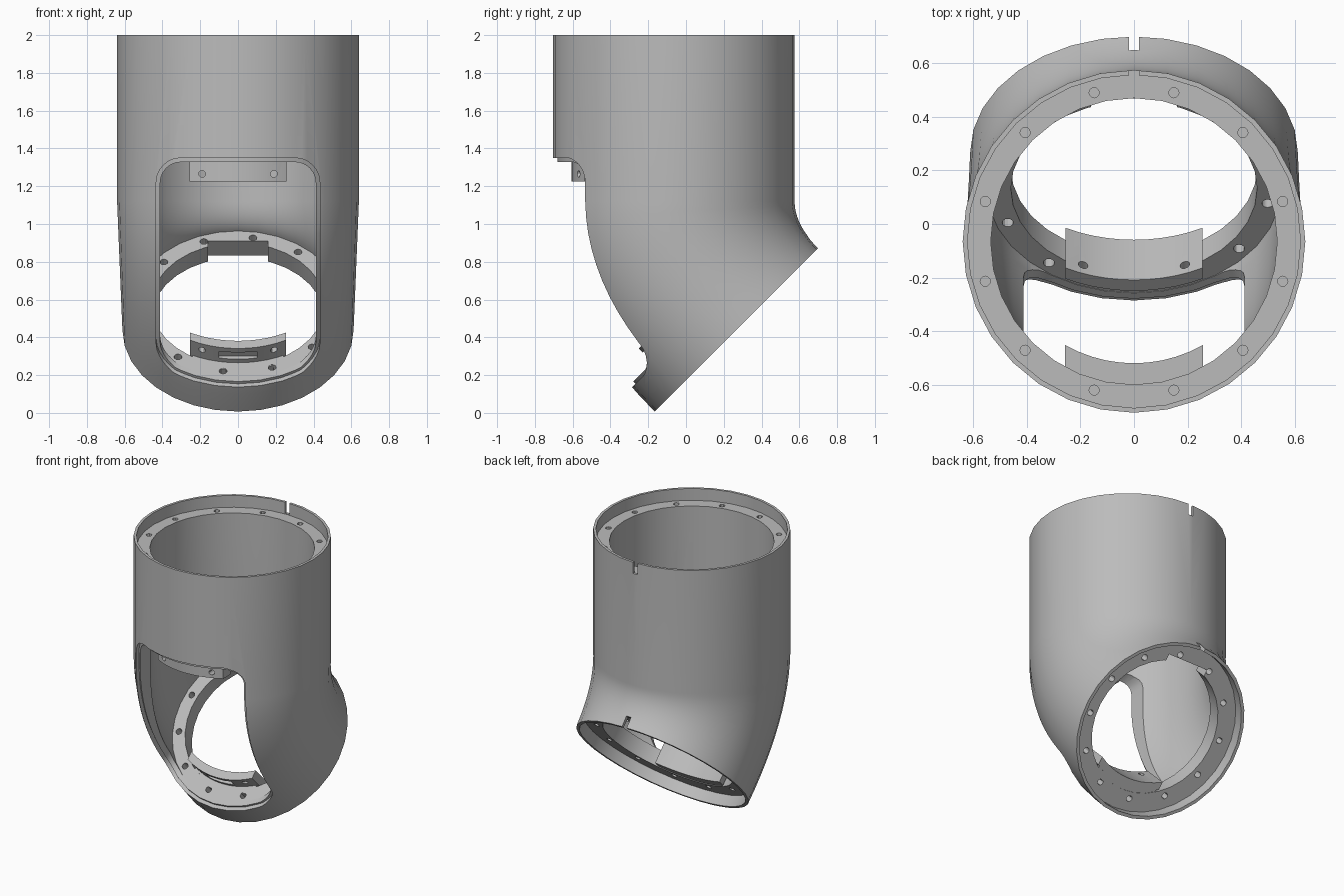
import bpy, bmesh
from math import sin, cos, pi, radians, sqrt
from mathutils import Matrix, Vector

if "Cube" in bpy.data.objects:
    bpy.data.objects.remove(bpy.data.objects["Cube"])

SEG = 32
# Local frames: upper tube, and lower opening tilted by 45 degrees (local z points inward)
UP = Matrix.Translation((0, -0.065, 0))
LOW = Matrix.Translation((0, 0.267, 0.44)) @ Matrix.Rotation(radians(45), 4, 'X')

grey = bpy.data.materials.new("plain grey")
grey.use_nodes = True
COLOUR = (0.5, 0.5, 0.5, 1)
grey.diffuse_color = COLOUR
grey.node_tree.nodes["Principled BSDF"].inputs["Base Color"].default_value = COLOUR


def finish(name, bm):
    bmesh.ops.recalc_face_normals(bm, faces=bm.faces)
    me = bpy.data.meshes.new(name)
    bm.to_mesh(me)
    bm.free()
    me.materials.append(grey)
    ob = bpy.data.objects.new(name, me)
    bpy.context.collection.objects.link(ob)
    return ob


def circle(frame, r, h):
    return [frame @ Vector((r * cos(a), r * sin(a), h))
            for a in (2 * pi * i / SEG for i in range(SEG))]


def bend(r_top, r_low, depth, steps=12):
    """Rings that sweep from the upright tube into the tilted opening."""
    top, low = circle(UP, r_top, 1.12), circle(LOW, r_low, depth)
    rings = []
    for s in range(steps + 1):
        t = s / steps
        ring = []
        for a, b in zip(top, low):
            c = Vector(((a.x + b.x) / 2, a.y, b.z + b.y - a.y))
            ring.append(a * (1 - t) ** 2 + c * 2 * t * (1 - t) + b * t * t)
        rings.append(ring)
    return rings


def skin(name, rings, closed):
    bm = bmesh.new()
    loops = [[bm.verts.new(p) for p in ring] for ring in rings]
    pairs = list(zip(loops, loops[1:]))
    if closed:
        pairs.append((loops[-1], loops[0]))
    else:
        bm.faces.new(loops[0])
        bm.faces.new(loops[-1])
    for a, b in pairs:
        for i in range(SEG):
            j = (i + 1) % SEG
            bm.faces.new((a[i], a[j], b[j], b[i]))
    return finish(name, bm)


def cut(ob, cutter):
    mod = ob.modifiers.new("cut", 'BOOLEAN')
    mod.operation, mod.solver, mod.object = 'DIFFERENCE', 'EXACT', cutter
    dg = bpy.context.evaluated_depsgraph_get()
    me = bpy.data.meshes.new_from_object(ob.evaluated_get(dg))
    ob.modifiers.clear()
    ob.data = me
    bpy.data.objects.remove(cutter)


def add_box(bm, frame, lo, hi):
    lo, hi = Vector(lo), Vector(hi)
    m = frame @ Matrix.Translation((lo + hi) / 2) @ Matrix.Diagonal((*(hi - lo), 1))
    bmesh.ops.create_cube(bm, size=1, matrix=m)


def add_pin(bm, frame, place, r, length, turn=0):
    m = frame @ Matrix.Translation(place) @ Matrix.Rotation(turn, 4, 'X')
    bmesh.ops.create_cone(bm, cap_ends=True, segments=12, radius1=r, radius2=r,
                          depth=length, matrix=m)


def window(half, top, depth, radius):
    """Rounded prism for the front window; its floor lies parallel to the lower opening."""
    bm = bmesh.new()
    # height of the sloping floor at distance y
    floor = lambda y: y - 0.267 + 0.44 + depth * sqrt(2)
    side = [(-1.2, top), (-0.1, top), (-0.1, floor(-0.1)), (-1.2, floor(-1.2))]
    face = bm.faces.new([bm.verts.new((-half, y, z)) for y, z in side])
    ext = bmesh.ops.extrude_face_region(bm, geom=[face])
    bmesh.ops.translate(bm, vec=(2 * half, 0, 0),
                        verts=[v for v in ext["geom"] if isinstance(v, bmesh.types.BMVert)])
    long_edges = []
    for e in bm.edges:
        a, b = e.verts
        if abs(a.co.x - b.co.x) < 0.01 and abs(a.co.y - b.co.y) > 0.5:
            long_edges.append(e)
    bmesh.ops.bevel(bm, geom=long_edges, offset=radius, segments=6, profile=0.5,
                    affect='EDGES')
    return finish("window_cutter", bm)


def curved_tab(name, frame, r_in, r_out, h0, h1, half, curve, steps=10):
    """Curved block on the front (-y) side of a frame."""
    bm = bmesh.new()
    rows = []
    for i in range(steps + 1):
        x = half * (2 * i / steps - 1)
        sag = curve - sqrt(curve ** 2 - x * x)
        rows.append([bm.verts.new(frame @ Vector((x, sag - r, h)))
                     for r, h in ((r_in, h0), (r_out, h0), (r_out, h1), (r_in, h1))])
    bm.faces.new(rows[0])
    bm.faces.new(rows[-1])
    for a, b in zip(rows, rows[1:]):
        for k in range(4):
            n = (k + 1) % 4
            bm.faces.new((a[k], a[n], b[n], b[k]))
    return finish(name, bm)


# Elbow shell: outer skin downward, lower flange, inner skin upward, upper ledge
outer = [circle(UP, 0.64, 2)] + bend(0.64, 0.612, 0)
lower = [circle(LOW, r, h) for r, h in
         ((0.59, 0), (0.59, 0.08), (0.46, 0.08), (0.46, 0.19))]
inner = bend(0.535, 0.55, 0.19)[::-1]
upper = [circle(UP, r, h) for r, h in ((0.535, 1.915), (0.622, 1.915), (0.622, 2))]
shell = skin("elbow_shell", outer + lower + inner + upper, True)

# Front window with a shallow stepped border
core = skin("core", [circle(UP, 0.615, 2.1)] + bend(0.615, 0.59, -0.05), False)
border = window(0.433, 1.35, 0.176, 0.13)
cut(border, core)
cut(shell, border)
cut(shell, window(0.412, 1.328, 0.192, 0.11))

# Bolt holes, rim slots and the flange notch at the back
bm = bmesh.new()
for k in range(12):
    a = radians(15 + 30 * k)
    add_pin(bm, UP, (0.575 * cos(a), 0.575 * sin(a), 1.9), 0.019, 0.1)
    a = radians(21 + 30 * k)
    add_pin(bm, LOW, (0.505 * cos(a), 0.505 * sin(a), 0.135), 0.021, 0.2)
add_box(bm, UP, (-0.018, 0.56, 1.92), (0.018, 0.7, 2.1))
add_box(bm, LOW, (-0.018, 0.57, -0.1), (0.018, 0.7, 0.075))
cut(shell, finish("hole_cutter", bm))
bm = bmesh.new()
add_box(bm, LOW, (-0.16, 0.35, 0.04), (0.16, 0.475, 0.25))
cut(shell, finish("notch_cutter", bm))

# Screw tabs above and below the window
upper_tab = curved_tab("upper_screw_tab", UP, 0.455, 0.54, 1.225, 1.4, 0.258, 0.52)
lower_tab = curved_tab("lower_screw_tab", LOW, 0.378, 0.435, 0.083, 0.295, 0.255, 0.55)
tab_base = curved_tab("lower_tab_base", LOW, 0.42, 0.49, 0.084, 0.188, 0.24, 0.5)
for tab, frame, r, h in ((upper_tab, UP, 0.48, 1.265), (lower_tab, LOW, 0.39, 0.25)):
    bm = bmesh.new()
    for x in (-0.19, 0.19):
        add_pin(bm, frame, (x, -r, h), 0.018, 0.3, pi / 2)
    if tab is lower_tab:
        add_box(bm, frame, (-0.1, -0.5, 0.215), (0.1, -0.41, 0.265))
    cut(tab, finish("screw_cutter", bm))

# Smooth curved walls, crisp edges
bpy.ops.object.select_all(action='DESELECT')
for ob in (shell, upper_tab, lower_tab, tab_base):
    ob.select_set(True)
bpy.context.view_layer.objects.active = shell
bpy.ops.object.shade_smooth_by_angle(angle=radians(30))
